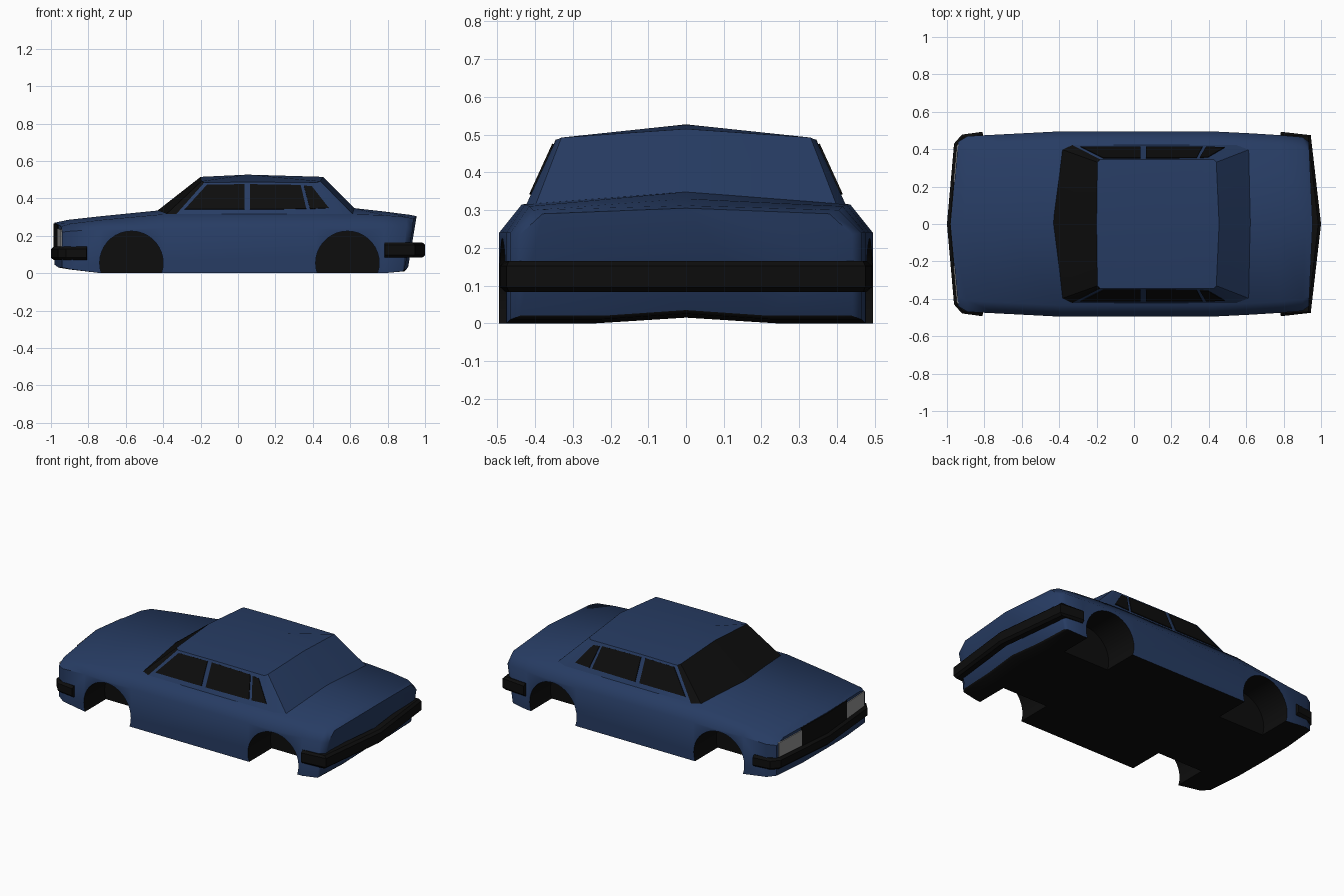
import bpy, bmesh, math
from mathutils import Vector, Matrix

cube = bpy.data.objects.get("Cube")
if cube:
    bpy.data.objects.remove(cube, do_unlink=True)


def material(name, rgb, rough=0.5):
    m = bpy.data.materials.new(name)
    m.use_nodes = True
    m.diffuse_color = (*rgb, 1)
    bsdf = m.node_tree.nodes["Principled BSDF"]
    bsdf.inputs["Base Color"].default_value = (*rgb, 1)
    bsdf.inputs["Roughness"].default_value = rough
    return m


BLUE = material("navy paint", (0.02, 0.045, 0.125))
BLACK = material("black trim", (0.004, 0.004, 0.004))
GREY = material("lamp grey", (0.3, 0.3, 0.3))


def finish(name, bm, mats, rule=None, smooth=None):
    """Turn a bmesh into an object; rule(face) picks the material slot."""
    bmesh.ops.recalc_face_normals(bm, faces=bm.faces[:])
    bm.normal_update()
    for f in bm.faces:
        f.material_index = rule(f) if rule else 0
    me = bpy.data.meshes.new(name)
    bm.to_mesh(me)
    bm.free()
    for m in mats:
        me.materials.append(m)
    ob = bpy.data.objects.new(name, me)
    bpy.context.collection.objects.link(ob)
    if smooth:
        smooth_by_angle(ob, smooth)
    return ob


def smooth_by_angle(ob, degrees):
    bpy.ops.object.select_all(action='DESELECT')
    ob.select_set(True)
    bpy.context.view_layer.objects.active = ob
    bpy.ops.object.shade_smooth_by_angle(angle=math.radians(degrees))


def bridge(bm, a, b, closed=True):
    n = len(a)
    for i in range(n if closed else n - 1):
        j = (i + 1) % n
        bm.faces.new((a[i], a[j], b[j], b[i]))


def mirrored(half):
    """Ring from a half outline that starts and ends on the centre plane."""
    return half + [(x, -y, z) for x, y, z in half[-2:0:-1]]


# Lower body: x, half width, floor, shoulder, top edge, top centre, nose bow, tuck
stations = [
    (-0.94, 0.44, 0.03, 0.22, 0.25, 0.27, -0.04, 0.0),
    (-0.89, 0.47, 0.02, 0.225, 0.265, 0.285, -0.02, 0.0),
    (-0.73, 0.478, 0.0, 0.235, 0.285, 0.305, 0.0, 0.0),
    (-0.40, 0.495, 0.0, 0.24, 0.315, 0.338, 0.0, 0.0),
    (0.42, 0.495, 0.0, 0.24, 0.315, 0.345, 0.0, 0.0),
    (0.62, 0.485, 0.0, 0.24, 0.315, 0.348, 0.0, 0.0),
    (0.78, 0.475, 0.0, 0.24, 0.31, 0.33, 0.0, 0.0),
    (0.90, 0.465, 0.01, 0.24, 0.3, 0.312, 0.02, -0.02),
    (0.935, 0.44, 0.02, 0.235, 0.29, 0.305, 0.02, -0.045),
]
bm = bmesh.new()
rings = []
for x, w, z0, zs, ze, zc, bow, tuck in stations:
    outline = [(0, z0 + 0.015), (w / 2, z0), (w, z0), (w, zs), (w - 0.06, ze), (0, zc)]
    half = [(x + bow * (1 - y / w) + (tuck if z < 0.06 else 0), y, z) for y, z in outline]
    rings.append([bm.verts.new(p) for p in mirrored(half)])
for a, b in zip(rings, rings[1:]):
    bridge(bm, a, b)
for r in (rings[0], rings[-1]):
    bm.faces.new(r[:6])
    bm.faces.new(r[5:] + r[:1])
body = finish("car_body", bm, [BLUE, BLACK], lambda f: int(f.normal.z < -0.6))

# Wheel arches cut from the body, lined in black
for x in (-0.57, 0.585):
    for side in (-1, 1):
        bm = bmesh.new()
        place = Matrix.Translation((x, side * 0.43, 0.055)) @ Matrix.Rotation(math.pi / 2, 4, 'X')
        bmesh.ops.create_cone(bm, cap_ends=True, segments=36, radius1=0.17,
                              radius2=0.17, depth=0.32, matrix=place)
        cutter = finish("arch_cutter", bm, [BLUE, BLACK], lambda f: 1)
        cutter.hide_render = True
        mod = body.modifiers.new("arch", 'BOOLEAN')
        mod.operation = 'DIFFERENCE'
        mod.solver = 'EXACT'
        mod.object = cutter
        bpy.context.view_layer.objects.active = body
        bpy.ops.object.modifier_apply(modifier=mod.name)
        bpy.data.objects.remove(cutter, do_unlink=True)
smooth_by_angle(body, 48)

# Cabin: base outline, roof outline and a crowned roof centre
base = [(-0.462, 0, 0.31), (-0.39, 0.40, 0.31), (-0.335, 0.425, 0.31), (0.05, 0.425, 0.31),
        (0.55, 0.425, 0.31), (0.62, 0.40, 0.31), (0.66, 0, 0.31)]
roof = [(-0.20, 0, 0.515), (-0.195, 0.33, 0.492), (-0.18, 0.345, 0.485), (0.05, 0.345, 0.487),
        (0.425, 0.345, 0.485), (0.44, 0.33, 0.492), (0.455, 0, 0.515)]
bm = bmesh.new()
lo = [bm.verts.new(p) for p in mirrored(base)]
hi = [bm.verts.new(p) for p in mirrored(roof)]
bridge(bm, lo, hi)
bm.faces.new(lo)
crown = bm.verts.new((0.05, 0, 0.527))
for seq in (hi[0:4], hi[3:7], hi[6:10], hi[9:12] + hi[:1]):
    bm.faces.new(seq + [crown])


def windscreen(f):
    # slanted faces ahead of the front pillars
    return int(f.calc_center_median().x < -0.24 and f.normal.x < -0.1)


finish("cabin", bm, [BLUE, BLACK], windscreen, 35)


def plate(name, points, push, mat):
    """Thin plate: the outline sunk slightly and extruded along push."""
    bm = bmesh.new()
    push = Vector(push)
    a = [bm.verts.new(Vector(p) - push * 0.3) for p in points]
    b = [bm.verts.new(Vector(p) + push * 0.7) for p in points]
    bridge(bm, a, b)
    bm.faces.new(a)
    bm.faces.new(b)
    return finish(name, bm, [mat])


# Side windows lie on the slanted cabin sides
windows = {
    "front_window": [(-0.285, 0.34), (-0.165, 0.472), (0.035, 0.474), (0.035, 0.34)],
    "rear_window": [(0.065, 0.34), (0.065, 0.474), (0.335, 0.47), (0.365, 0.343)],
    "quarter_window": [(0.385, 0.343), (0.352, 0.467), (0.395, 0.463), (0.485, 0.348)],
}
for name, pts in windows.items():
    for side, label in ((1, "left"), (-1, "right")):
        flank = [(x, side * (0.425 - (z - 0.31) * 0.457), z) for x, z in pts]
        plate(f"{name}_{label}", flank, (0, side * 0.006, 0.003), BLACK)


# Grille and headlamps follow the pointed nose
def nose(y, z):
    return (-0.98 + 0.04 * abs(y) / 0.44, y, z)


for side, label in ((1, "left"), (-1, "right")):
    for name, y0, y1, z0, z1, top, mat in (("grille", 0, 0.225, 0.13, 0.266, 0.258, BLACK),
                                           ("headlamp", 0.225, 0.425, 0.135, 0.24, 0.232, GREY)):
        pts = [nose(side * y0, z0), nose(side * y1, z0), nose(side * y1, top), nose(side * y0, z1)]
        plate(f"{name}_{label}", pts, (-0.008, 0, 0), mat)


# Wraparound bumpers: chamfered section swept round each end
def bumper(name, half, z0, z1):
    path = [Vector((x, -y)) for x, y in half[:0:-1]] + [Vector(p) for p in half]
    bm = bmesh.new()
    rows = []
    for i, p in enumerate(path):
        t = (path[min(i + 1, len(path) - 1)] - path[max(i - 1, 0)]).normalized()
        n = Vector((t.y, -t.x))
        if n.dot(p) > 0:
            n = -n
        section = [(0.05, z0), (0.015, z0), (0, z0 + 0.013), (0, z1 - 0.013), (0.015, z1), (0.05, z1)]
        rows.append([bm.verts.new((*(p + n * d), z)) for d, z in section])
    for a, b in zip(rows, rows[1:]):
        bridge(bm, a, b)
    bm.faces.new(rows[0])
    bm.faces.new(rows[-1])
    finish(name, bm, [BLACK])


bumper("front_bumper", [(-1.0, 0), (-0.962, 0.43), (-0.92, 0.478), (-0.81, 0.493)], 0.07, 0.142)
bumper("rear_bumper", [(1.0, 0), (0.945, 0.475), (0.785, 0.493)], 0.083, 0.165)
